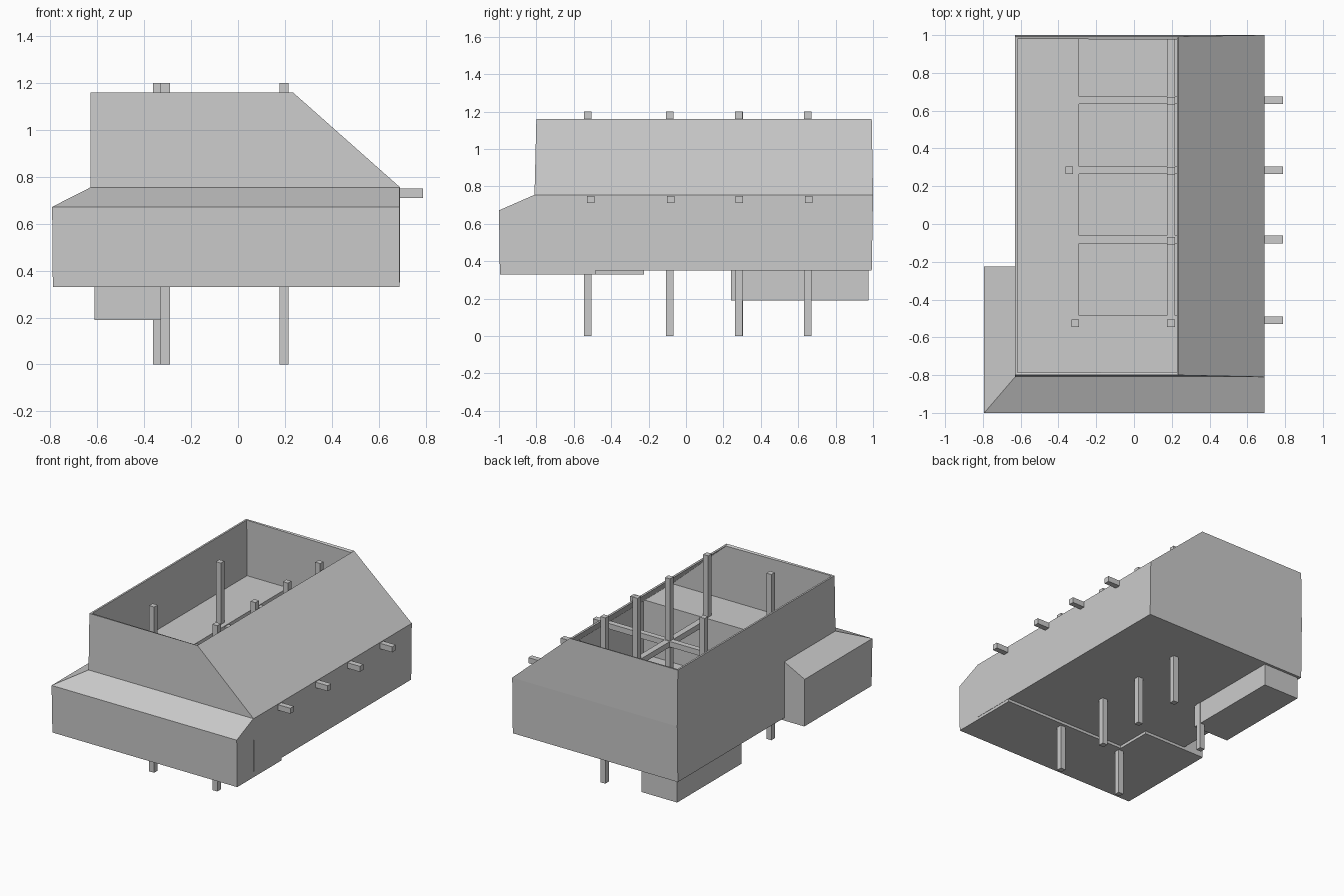
import bpy, bmesh

if "Cube" in bpy.data.objects:
    bpy.data.objects.remove(bpy.data.objects["Cube"])


def finish(bm, name):
    bmesh.ops.recalc_face_normals(bm, faces=bm.faces)
    mesh = bpy.data.meshes.new(name)
    bm.to_mesh(mesh)
    bm.free()
    ob = bpy.data.objects.new(name, mesh)
    bpy.context.collection.objects.link(ob)
    return ob


def loft(name, rings, cap_top=True):
    """Join rings of (z, [(x, y), ...]) from bottom to top."""
    bm = bmesh.new()
    loops = [[bm.verts.new((x, y, z)) for x, y in pts] for z, pts in rings]
    n = len(loops[0])
    for a, b in zip(loops, loops[1:]):
        for i in range(n):
            j = (i + 1) % n
            bm.faces.new((a[i], a[j], b[j], b[i]))
    bm.faces.new(loops[0][::-1])
    if cap_top:
        bm.faces.new(loops[-1])
    return finish(bm, name)


def rect(x0, x1, y0, y1):
    return [(x0, y0), (x1, y0), (x1, y1), (x0, y1)]


def box(name, x0, x1, y0, y1, z0, z1):
    r = rect(x0, x1, y0, y1)
    return loft(name, [(z0, r), (z1, r)])


# Open-topped casing with the right side slanting inwards
casing = loft("casing", [
    (0.35, rect(-0.63, 0.692, -0.805, 0.993)),
    (0.755, rect(-0.63, 0.692, -0.81, 1.0)),
    (1.16, rect(-0.63, 0.235, -0.80, 0.993))], cap_top=False)

# Orient the open shell outwards, then thicken inwards
bm = bmesh.new()
bm.from_mesh(casing.data)
floor = min(bm.faces, key=lambda f: f.calc_center_median().z)
if floor.normal.z > 0:
    bmesh.ops.reverse_faces(bm, faces=bm.faces)
bm.to_mesh(casing.data)
bm.free()
mod = casing.modifiers.new("wall_thickness", "SOLIDIFY")
mod.thickness = 0.013
mod.offset = -1
mod.use_even_offset = True


# L-shaped front deck with a sloped shoulder along the front and left
def deck_outline(left, front):
    return [(left, front), (0.69, front), (0.69, -0.485), (-0.29, -0.485),
            (-0.29, -0.225), (left, -0.225)]


loft("front_deck", [
    (0.33, deck_outline(-0.79, -0.995)),
    (0.672, deck_outline(-0.793, -1.0)),
    (0.755, deck_outline(-0.63, -0.81))])

# Deck along the left side of the well, and the box hung under it
box("side_deck", -0.625, -0.29, -0.225, 0.985, 0.352, 0.755)
box("underside_box", -0.612, -0.327, 0.24, 0.975, 0.19, 0.352)

# Cross beams over the well, poking out through the right wall
for i, y in enumerate((-0.51, -0.082, 0.285, 0.655)):
    box(f"cross_beam_{i + 1}", -0.30, 0.79, y - 0.02, y + 0.02, 0.71, 0.75)
box("long_beam", 0.174, 0.218, -0.53, 0.985, 0.709, 0.749)

# Square upright posts
posts = [(0.196, -0.525), (0.196, -0.088), (0.196, 0.282), (0.196, 0.652),
         (-0.31, -0.525), (-0.343, 0.285)]
for i, (x, y) in enumerate(posts):
    box(f"post_{i + 1}", x - 0.02, x + 0.02, y - 0.02, y + 0.02, 0, 1.2)
